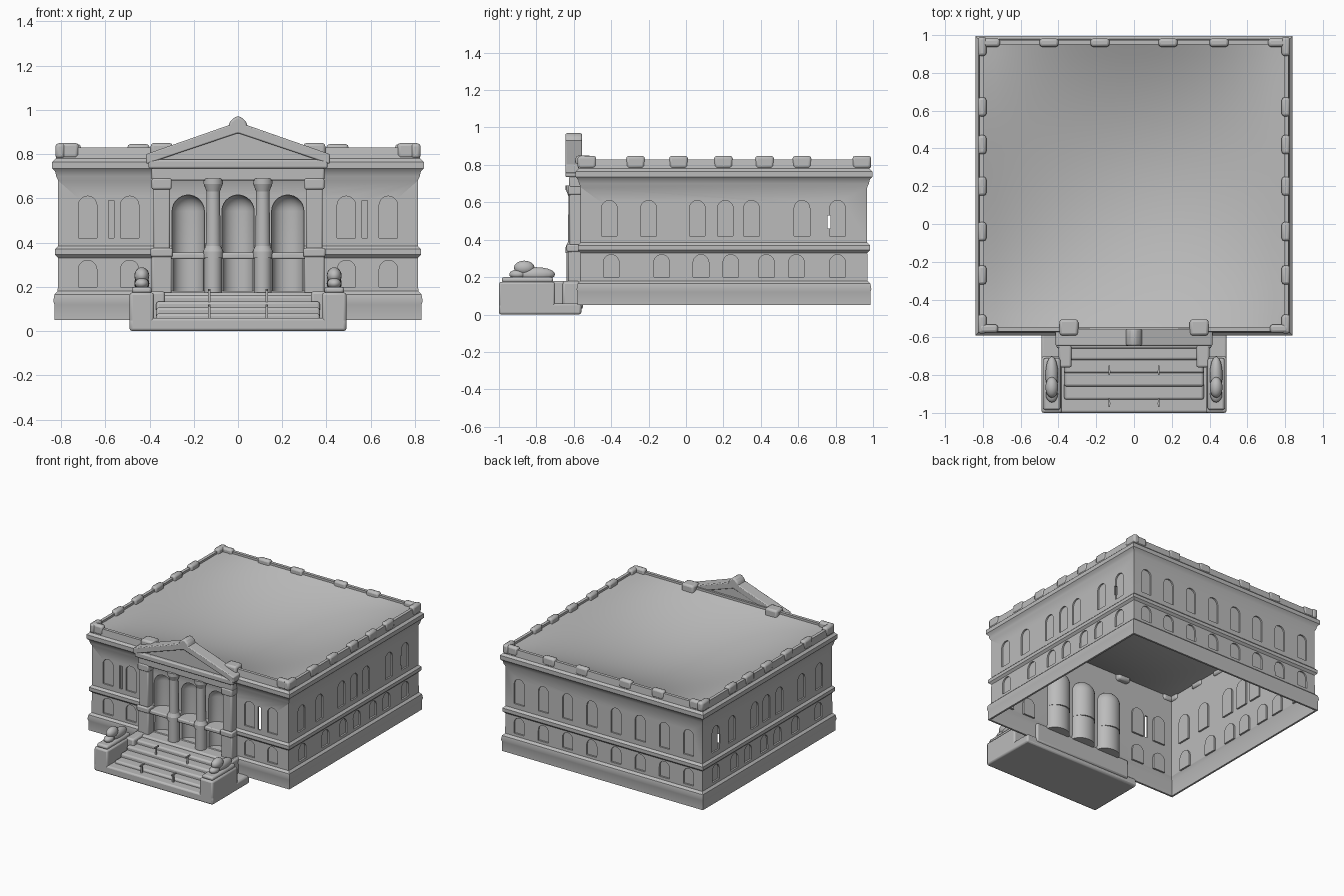
import bpy, bmesh, math
from mathutils import Matrix

cube = bpy.data.objects.get("Cube")
if cube:
    bpy.data.objects.remove(cube)

stone = bpy.data.materials.new("grey stone")
stone.use_nodes = True
GREY = (0.5, 0.5, 0.5, 1)
stone.diffuse_color = GREY
stone.node_tree.nodes["Principled BSDF"].inputs["Base Color"].default_value = GREY

HX, HY, CY = 0.84, 0.793, 0.203     # half sizes and centre of the main block
FRONT, REAR = CY - HY, CY + HY


def finish(name, bm, bevel=0.0, angle=35):
    bmesh.ops.recalc_face_normals(bm, faces=bm.faces)
    mesh = bpy.data.meshes.new(name)
    bm.to_mesh(mesh)
    bm.free()
    ob = bpy.data.objects.new(name, mesh)
    bpy.context.collection.objects.link(ob)
    mesh.materials.append(stone)
    if bevel:
        mod = ob.modifiers.new("soft edges", "BEVEL")
        mod.width, mod.segments, mod.limit_method = bevel, 2, "ANGLE"
    smooth(ob, angle)
    return ob


def smooth(ob, angle=35):
    bpy.ops.object.select_all(action="DESELECT")
    ob.select_set(True)
    bpy.context.view_layer.objects.active = ob
    bpy.ops.object.shade_smooth_by_angle(angle=math.radians(angle))


def box(bm, x0, x1, y0, y1, z0, z1):
    size = Matrix.Diagonal((x1 - x0, y1 - y0, z1 - z0, 1))
    mid = Matrix.Translation(((x0 + x1) / 2, (y0 + y1) / 2, (z0 + z1) / 2))
    bmesh.ops.create_cube(bm, size=1, matrix=mid @ size)


def ball(bm, centre, radii):
    bmesh.ops.create_uvsphere(bm, u_segments=16, v_segments=10, radius=1,
                              matrix=Matrix.Translation(centre) @ Matrix.Diagonal((*radii, 1)))


def prism(bm, pts, to3d, d0, d1):
    """Extrude a 2D outline between two depths."""
    a = [bm.verts.new(to3d(u, z, d0)) for u, z in pts]
    b = [bm.verts.new(to3d(u, z, d1)) for u, z in pts]
    bm.faces.new(a)
    bm.faces.new(b[::-1])
    for i in range(len(pts)):
        j = (i + 1) % len(pts)
        bm.faces.new((a[j], a[i], b[i], b[j]))


def along_y(u, z, d):
    return (u, d, z)


def along_x(u, z, d):
    return (d, u, z)


def arch(u, w, z0, z1):
    """Outline of an opening with a round head."""
    spring = z1 - w
    head = [(u + w * math.cos(math.pi * i / 10), spring + w * math.sin(math.pi * i / 10)) for i in range(11)]
    return [(u - w, z0), (u + w, z0)] + head


def niche(bm, x, r, depth, y0, z0, z1, domed):
    """Half-round recess volume reaching from y0 back into the building."""
    rings = [(z0, 1)]
    if domed:
        rings += [(z1 - r + r * math.sin(t), math.cos(t)) for t in (i * math.pi / 13 for i in range(7))]
    else:
        rings += [(z1, 1)]
    verts = []
    for z, k in rings:
        verts += [bm.verts.new((x + e * r * k, y0, z)) for e in (-1, 1)]
        verts += [bm.verts.new((x + r * k * math.cos(a), FRONT + .035 + depth * k * math.sin(a), z))
                  for a in (math.pi * i / 12 for i in range(13))]
    bmesh.ops.convex_hull(bm, input=verts)


def cut(ob, cutter):
    mod = ob.modifiers.new("cut", "BOOLEAN")
    mod.operation, mod.solver, mod.object = "DIFFERENCE", "EXACT", cutter
    bpy.ops.object.select_all(action="DESELECT")
    bpy.context.view_layer.objects.active = ob
    bpy.ops.object.modifier_apply(modifier="cut")
    cutter.hide_render = True
    cutter.hide_viewport = True
    smooth(ob)


# Thin hollow walls: one moulding profile (inset, height) swept round the plan
profile = [(.01, .05), (.01, .12), (.005, .135), (.01, .165), (.025, .18), (.027, .33), (.012, .345),
           (.012, .37), (.027, .385), (.027, .68), (.018, .70), (.014, .72), (0, .735), (0, .765),
           (.016, .78), (.022, .83), (.045, .83), (.045, .78), (.039, .68), (.039, .19), (.024, .16), (.024, .05)]
bm = bmesh.new()
rings = []
for d, z in profile:
    x, y = HX - d, HY - d
    rings.append([bm.verts.new((sx * x, CY + sy * y, z)) for sx, sy in ((-1, -1), (1, -1), (1, 1), (-1, 1))])
for k, ring in enumerate(rings):
    nxt = rings[(k + 1) % len(rings)]
    for i in range(4):
        j = (i + 1) % 4
        bm.faces.new((ring[i], ring[j], nxt[j], nxt[i]))
walls = finish("walls", bm)

# Arched windows: holes in the wall, closed by plates that bulge inside
LOW, HIGH = (.20, .32), (.42, .61)
SIDE = [(y, LOW) for y in (-.40, -.13, .08, .24, .43, .59, .81)]
SIDE += [(y, HIGH) for y in (-.41, -.20, .06, .21, .35, .62, .81)]
BACK = [(-.70 + .2 * i, h) for i in range(8) for h in (LOW, HIGH)]
WINGS = [(s * x, h) for s in (-1, 1) for x in (.49, .68) for h in (LOW, HIGH)]


def windows(name, grow, d0, d1):
    bm = bmesh.new()
    for y, (z0, z1) in SIDE:
        for s in (-1, 1):
            prism(bm, arch(y, .042 + grow, z0 - grow, z1 + grow), along_x, s * (HX - d0), s * (HX - d1))
    for spots, edge, inward in ((BACK, REAR, -1), (WINGS, FRONT, 1)):
        for x, (z0, z1) in spots:
            prism(bm, arch(x, .042 + grow, z0 - grow, z1 + grow), along_y, edge + inward * d0, edge + inward * d1)
    return finish(name, bm)


cut(walls, windows("window_cutter", 0, .015, .05))
plates = windows("window_backs", .008, .038, .052)

# Narrow slots through the walls, and the openings of the entrance
bm = bmesh.new()
for s in (-1, 1):
    box(bm, s * .573 - .012, s * .573 + .012, FRONT - .1, FRONT + .1, .42, .59)
    box(bm, s * HX - .1, s * HX + .1, .757, .773, .46, .53)
for x in (-.225, 0, .225):
    niche(bm, x, .073, .065, FRONT - .1, .355, .615, True)
    niche(bm, x, .068, .055, FRONT - .1, .18, .325, False)
openings = finish("opening_cutter", bm)
cut(walls, openings)
cut(plates, openings)

# Rounded niche shells behind the entrance openings
for x in (-.225, 0, .225):
    for z0, z1, depth, domed in ((.338, .635, .085, True), (.16, .34, .075, False)):
        bm = bmesh.new()
        niche(bm, x, .093, depth, FRONT + .028, z0, z1, domed)
        cut(finish("entrance_niche", bm), openings)

# Sagging roof hung from the parapet
bm = bmesh.new()
N = 24
rx, ry = HX - .042, HY - .042
grid = [[bm.verts.new((rx * u, CY + ry * v, .815 - .175 * (1 - u * u) * (1 - v * v)))
         for u in (2 * i / N - 1 for i in range(N + 1))] for v in (2 * j / N - 1 for j in range(N + 1))]
for j in range(N):
    for i in range(N):
        bm.faces.new((grid[j][i], grid[j][i + 1], grid[j + 1][i + 1], grid[j + 1][i]))
finish("sagging_roof", bm, angle=60)

# Low raised blocks along the parapet
bm = bmesh.new()
for s in (-1, 1):
    for y in (-.53, -.27, -.04, .20, .42, .62, .94):
        xm = s * (HX - .036)
        box(bm, xm - .022, xm + .022, y - .05, y + .05, .78, .848)
    for x in (.18, .45, .76):
        box(bm, s * x - .05, s * x + .05, REAR - .058, REAR - .014, .78, .845)
    box(bm, s * .77 - .05, s * .77 + .05, FRONT + .014, FRONT + .058, .78, .85)
    box(bm, s * .345 - .05, s * .345 + .05, FRONT, FRONT + .085, .77, .85)
finish("parapet_blocks", bm, .014)

# Portico piers and columns with pedestals and capitals
bm = bmesh.new()
box(bm, -.39, .39, FRONT - .025, FRONT + .03, .325, .355)
for s in (-1, 1):
    x = s * .345
    box(bm, x - .045, x + .045, FRONT - .04, FRONT + .03, .15, .34)
    box(bm, x - .05, x + .05, FRONT - .048, FRONT + .03, .335, .375)
    box(bm, x - .038, x + .038, FRONT - .032, FRONT + .03, .37, .66)
    box(bm, x - .045, x + .045, FRONT - .042, FRONT + .03, .64, .69)
finish("portico_piers", bm, .008)
for s in (-1, 1):
    bm = bmesh.new()
    x, y = s * .112, FRONT - .008
    for r1, r2, z0, z1 in ((.04, .04, .15, .33), (.046, .046, .33, .36), (.046, .034, .36, .385),
                           (.034, .03, .385, .63), (.03, .043, .63, .665), (.045, .045, .665, .69)):
        bmesh.ops.create_cone(bm, cap_ends=True, segments=20, radius1=r1, radius2=r2, depth=z1 - z0,
                              matrix=Matrix.Translation((x, y, (z0 + z1) / 2)))
    finish("portico_column", bm)

# Entablature and pediment
bm = bmesh.new()
box(bm, -.39, .39, FRONT - .035, FRONT + .03, .68, .74)
box(bm, -.405, .405, FRONT - .055, FRONT + .03, .735, .775)
finish("entablature", bm, .008)
bm = bmesh.new()
prism(bm, [(-.39, .77), (.39, .77), (0, .92)], along_y, FRONT - .03, FRONT + .03)
finish("tympanum", bm)
bm = bmesh.new()
prism(bm, [(-.415, .755), (-.415, .80), (0, .945), (.415, .80), (.415, .755), (0, .895)],
      along_y, FRONT - .055, FRONT + .035)
finish("raking_cornice", bm, .006)
bm = bmesh.new()
prism(bm, [(-.05, .91), (.05, .91), (.035, .95), (.01, .97), (-.01, .97), (-.035, .95)],
      along_y, FRONT - .055, FRONT + .035)
finish("pediment_peak", bm, .01)

# Stairs with a base slab, treads and landing
bm = bmesh.new()
box(bm, -.49, .49, -1, -.56, 0, .06)
for i, y in enumerate((-.93, -.86, -.79, -.72)):
    box(bm, -.37, .37, y, -.56, .03, .08 + .027 * i)
box(bm, -.41, .41, -.66, -.55, .03, .175)
finish("stairs", bm, .012)

# Side walls, reclining statues and handrail posts
for s in (-1, 1):
    bm = bmesh.new()
    x = s * .435
    box(bm, x - .055, x + .055, -1, -.70, .01, .175)
    box(bm, x - .045, x + .045, -.985, -.71, .17, .2)
    box(bm, s * .365 - .035, s * .365 + .035, -.76, -.57, .05, .18)
    finish("stair_side_wall", bm, .012)
    bm = bmesh.new()
    ball(bm, (x, -.80, .215), (.034, .1, .038))
    ball(bm, (x, -.865, .25), (.034, .055, .038))
    ball(bm, (x, -.9, .215), (.032, .045, .025))
    finish("reclining_statue", bm, angle=60)
    bm = bmesh.new()
    for y, z in ((-.95, .06), (-.78, .13)):
        box(bm, s * .13 - .005, s * .13 + .005, y - .005, y + .005, z - .04, z + .06)
        box(bm, s * .13 - .004, s * .13 + .004, y - .02, y + .03, z + .05, z + .06)
    finish("handrail", bm)
